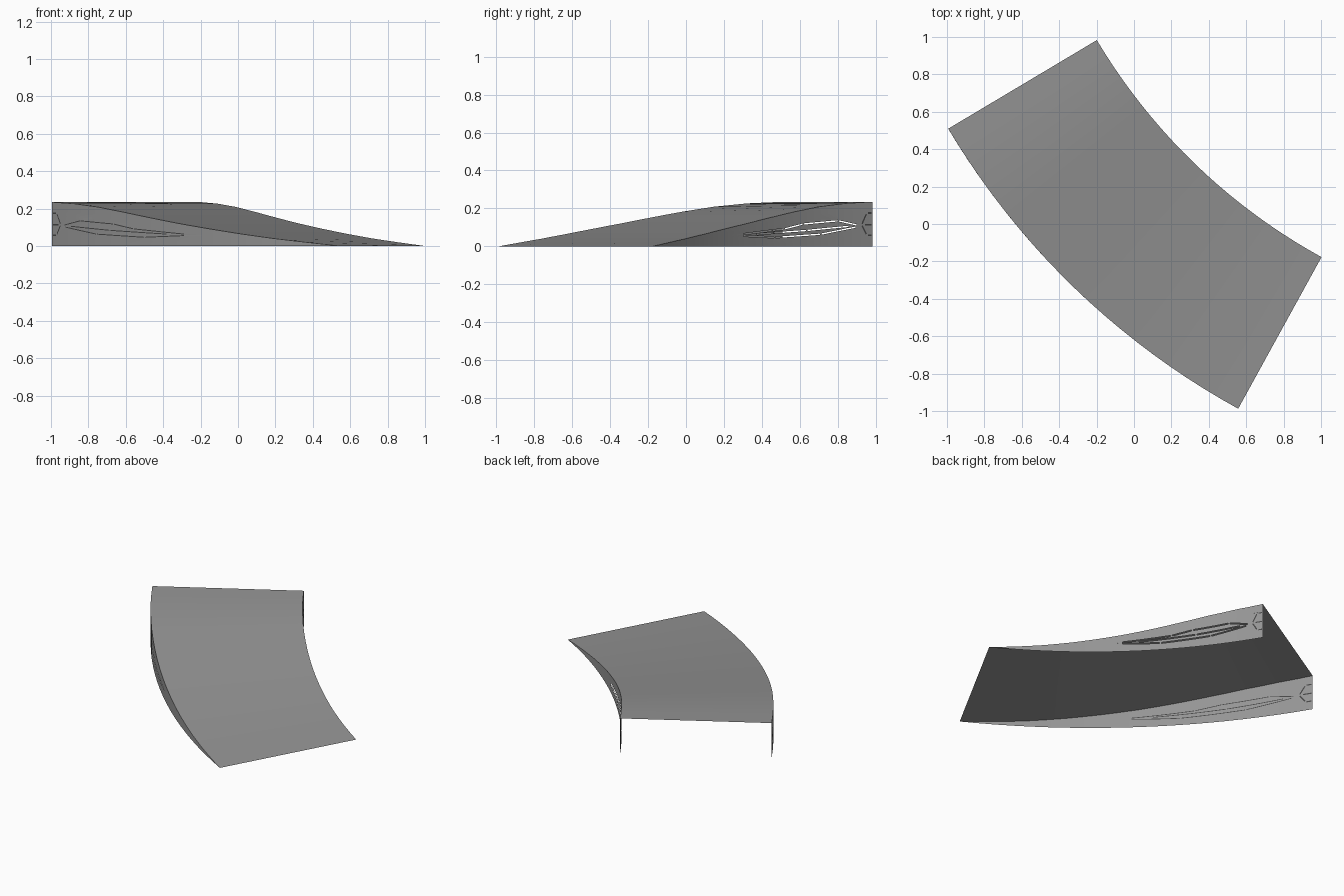
import bpy, bmesh, math
from mathutils import Vector

cube = bpy.data.objects.get("Cube")
if cube:
    bpy.data.objects.remove(cube, do_unlink=True)

CX, CY = 2.537, 2.614                 # centre of the bend
R_IN, R_OUT = 3.185, 4.11
A0, SWEEP = math.radians(210.8), math.radians(30.4)
HEIGHT, SEG = 0.235, 20
FALL = [1, .965, .89, .775, .645, .515, .395, .28, .175, .085, 0]


def material(name, value):
    m = bpy.data.materials.new(name)
    m.use_nodes = True
    col = (value, value, value, 1)
    m.diffuse_color = col
    m.node_tree.nodes["Principled BSDF"].inputs["Base Color"].default_value = col
    return m


grey = material("mid grey", 0.3)
dark = material("dark grey", 0.06)


def height(u):
    i = min(int(u * 10), 9)
    f = u * 10 - i
    return HEIGHT * (FALL[i] * (1 - f) + FALL[i + 1] * f)


def bend(u, r, z):
    a = A0 + SWEEP * u
    return Vector((CX + r * math.cos(a), CY + r * math.sin(a), z))


def add_object(name, bm, mat):
    me = bpy.data.meshes.new(name)
    bm.to_mesh(me)
    bm.free()
    me.materials.append(mat)
    ob = bpy.data.objects.new(name, me)
    bpy.context.collection.objects.link(ob)
    bpy.ops.object.select_all(action='DESELECT')
    ob.select_set(True)
    bpy.context.view_layer.objects.active = ob
    bpy.ops.object.shade_smooth_by_angle(angle=math.radians(20))


def bent_sheet(name, loops, r, mat):
    """Fill flat loops (nested loops are holes), then wrap them on the arc."""
    length = SWEEP * r
    cu = bpy.data.curves.new(name + "_flat", 'CURVE')
    cu.dimensions, cu.fill_mode = '2D', 'BOTH'
    for pts in loops:
        sp = cu.splines.new('POLY')
        sp.points.add(len(pts) - 1)
        for p, (x, y) in zip(sp.points, pts):
            p.co = (x, y, 0, 1)
        sp.use_cyclic_u = True
    tmp = bpy.data.objects.new(name + "_flat", cu)
    bpy.context.collection.objects.link(tmp)
    dg = bpy.context.evaluated_depsgraph_get()
    flat = bpy.data.meshes.new_from_object(tmp.evaluated_get(dg))
    bm = bmesh.new()
    bm.from_mesh(flat)
    bpy.data.objects.remove(tmp)
    bpy.data.curves.remove(cu)
    bpy.data.meshes.remove(flat)
    for i in range(1, SEG):
        bmesh.ops.bisect_plane(bm, geom=bm.verts[:] + bm.edges[:] + bm.faces[:],
                               plane_co=(length * i / SEG, 0, 0), plane_no=(1, 0, 0))
    for v in bm.verts:
        v.co = bend(v.co.x / length, r, v.co.y)
    bm.normal_update()
    # outward normals: away from the middle of the ramp
    out = 1 if r > (R_IN + R_OUT) / 2 else -1
    for f in bm.faces:
        radial = f.calc_center_median() - Vector((CX, CY, 0))
        if f.normal.x * radial.x + f.normal.y * radial.y < 0 and out > 0 or \
           f.normal.x * radial.x + f.normal.y * radial.y > 0 and out < 0:
            f.normal_flip()
    add_object(name, bm, mat)


def strips(path, length, width):
    """Thin separate quads along a (u, z) path."""
    quads = []
    for (u0, z0), (u1, z1) in zip(path, path[1:]):
        a, b = Vector((u0 * length, z0)), Vector((u1 * length, z1))
        d = (b - a).normalized()
        n = Vector((-d.y, d.x)) * width / 2
        a, b = a + d * width * .8, b - d * width * .8
        quads.append([a - n, b - n, b + n, a + n])
    return quads


# Wall decoration: half hexagon at the tall end, leaf outline with a vein
HEX = [(0, .176), (.021, .176), (.04, .114), (.021, .059), (0, .059)]
SPOKE = [(0, .114), (.032, .114)]
LEAF_TOP = [(.055, .112), (.127, .135), (.263, .118), (.34, .092), (.52, .064)]
LEAF_LOW = [(.06, .102), (.195, .064), (.38, .047), (.52, .056)]
VEIN = [(.085, .106), (.25, .084), (.46, .064)]

for side, r, w in (("inner", R_IN, .007), ("outer", R_OUT, .005)):
    length = SWEEP * r
    emblem = strips(HEX, length, .008) + strips(SPOKE, length, .008)
    leaf = [q for p in (LEAF_TOP, LEAF_LOW, VEIN) for q in strips(p, length, w)]
    outline = [(0, 0), (length, 0)]
    outline += [(length * i / SEG, height(i / SEG)) for i in range(SEG - 1, -1, -1)]
    bent_sheet(side + "_wall", [outline] + emblem + leaf, r, grey)
    # inner leaf stays an open slot; the rest is inlaid
    inlay = emblem + (leaf if side == "outer" else [])
    bent_sheet(side + "_wall_inlay", inlay, r, dark)

# Sloping deck, open underneath and at the tall end
bm = bmesh.new()
rows = [[bm.verts.new(bend(i / SEG, r, height(i / SEG))) for r in (R_IN, R_OUT)]
        for i in range(SEG + 1)]
for (a, b), (c, d) in zip(rows, rows[1:]):
    bm.faces.new((a, b, d, c))
bm.normal_update()
for f in bm.faces:
    if f.normal.z < 0:
        f.normal_flip()
add_object("ramp_deck", bm, grey)
